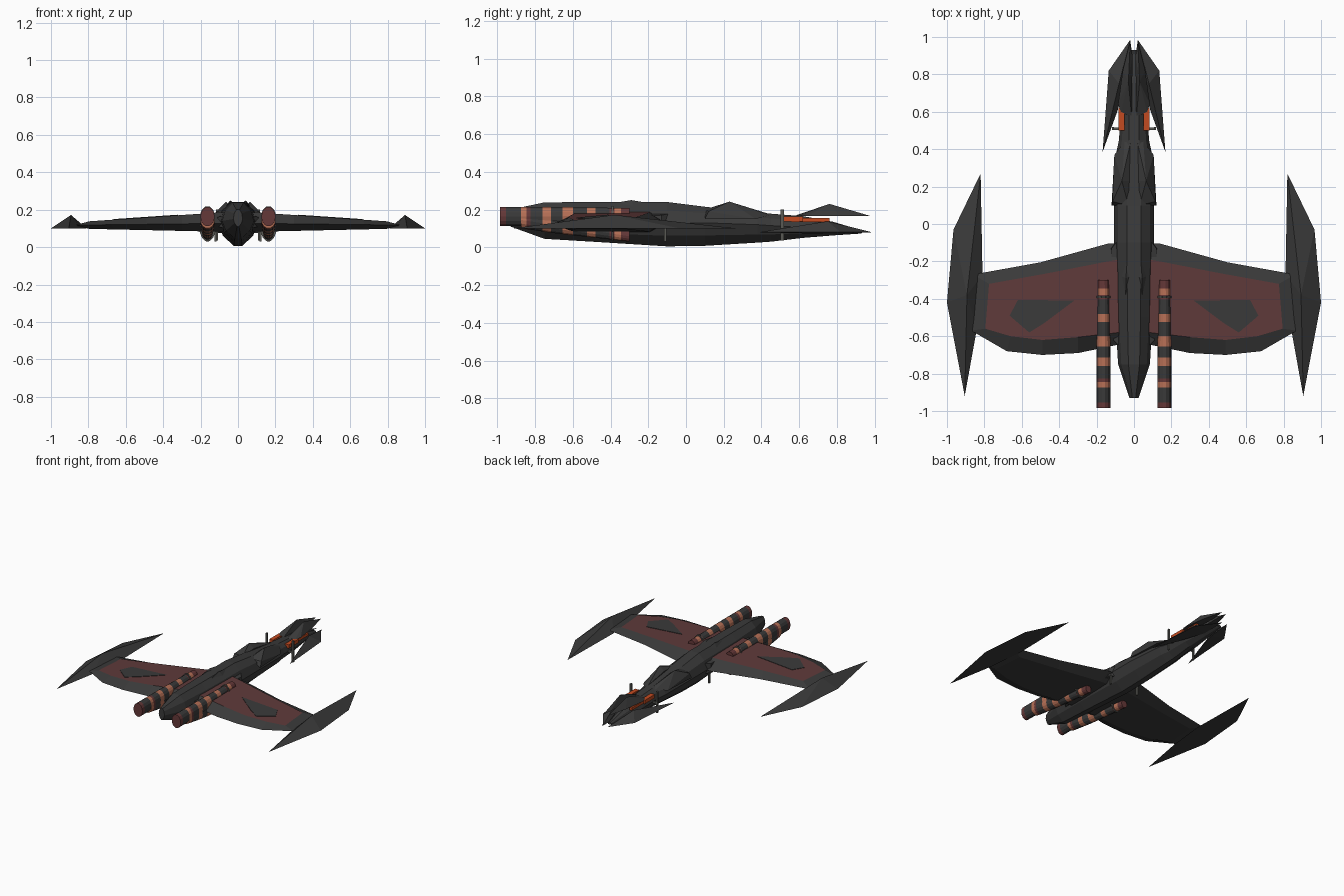
import bpy, bmesh, math
from mathutils import Vector

if "Cube" in bpy.data.objects:
    bpy.data.objects.remove(bpy.data.objects["Cube"])


def mat(name, rgb):
    m = bpy.data.materials.new(name)
    m.diffuse_color = (*rgb, 1)
    m.use_nodes = True
    m.node_tree.nodes["Principled BSDF"].inputs["Base Color"].default_value = m.diffuse_color
    return m


DARK = mat("charcoal hull", (0.042, 0.042, 0.042))
RED = mat("dull red panel", (0.115, 0.042, 0.042))
COPPER = mat("copper band", (0.48, 0.165, 0.095))
MAROON = mat("maroon band", (0.13, 0.04, 0.04))
GLOW = mat("hot orange", (0.55, 0.07, 0.015))
STEEL = mat("grey metal", (0.10, 0.10, 0.09))


def finish(name, bm, *mats):
    bmesh.ops.recalc_face_normals(bm, faces=bm.faces)
    me = bpy.data.meshes.new(name)
    bm.to_mesh(me)
    bm.free()
    for m in mats:
        me.materials.append(m)
    ob = bpy.data.objects.new(name, me)
    bpy.context.collection.objects.link(ob)
    return ob


def hull_pair(name, pts, m=DARK):
    """Faceted solid wrapped round a few points, on both sides."""
    for side, s in (("right", 1), ("left", -1)):
        bm = bmesh.new()
        for x, y, z in pts:
            bm.verts.new((s * x, y, z))
        bmesh.ops.convex_hull(bm, input=bm.verts)
        finish(f"{name}_{side}", bm, m)


def box_pts(x, y, z, dx, dy, dz):
    return [(x + a * dx, y + b * dy, z + c * dz)
            for a in (-1, 1) for b in (-1, 1) for c in (-1, 1)]


def loft(name, rings, mats, indices=None):
    """Skin a list of rings; indices gives the material of each span."""
    bm = bmesh.new()
    vr = [[bm.verts.new(p) for p in r] for r in rings]
    n = len(vr[0])
    for k in range(len(vr) - 1):
        for i in range(n):
            j = (i + 1) % n
            f = bm.faces.new((vr[k][i], vr[k][j], vr[k + 1][j], vr[k + 1][i]))
            f.material_index = indices[k] if indices else 0
    for r, k in ((vr[0], 0), (vr[-1], -1)):
        f = bm.faces.new(r)
        f.material_index = indices[k] if indices else 0
    return finish(name, bm, *mats)


# fuselage: y, half width, bottom, middle, top
def body_ring(y, w, zb, zm, zt):
    half = [(.35 * w, zt), (.8 * w, zm + .6 * (zt - zm)), (w, zm),
            (.75 * w, zm - .55 * (zm - zb)), (.2 * w, zb)]
    return ([Vector((x, y, z)) for x, z in half]
            + [Vector((-x, y, z)) for x, z in reversed(half)])


loft("fuselage", [body_ring(*s) for s in (
    (-.93, .025, .11, .15, .20), (-.75, .085, .045, .14, .238),
    (-.5, .10, .03, .13, .24), (-.1, .108, .005, .13, .24),
    (.1, .108, .008, .13, .215), (.38, .095, .025, .12, .185),
    (.45, .08, .03, .115, .178), (.62, .072, .05, .105, .165),
    (.78, .045, .063, .095, .135), (.93, .015, .073, .08, .09))], [DARK])

# side armour along the wing root
hull_pair("side_armour", [(.07, -.66, .1), (.07, -.66, .17), (.11, -.62, .11), (.11, -.62, .16),
                          (.125, -.13, .1), (.12, -.13, .17), (.08, -.08, .1), (.08, -.08, .18)])

# shoulder pods beside the cockpit and small dorsal blisters
hull_pair("shoulder_pod", [(.02, .43, .18), (.05, .44, .17), (.105, .37, .15), (.12, .1, .15),
                           (.115, .12, .19), (.03, .1, .2), (.065, .23, .242), (.025, .23, .21)])
hull_pair("dorsal_blister", [(.04, -.2, .235), (.065, -.28, .22), (.045, -.38, .235),
                             (.02, -.28, .235), (.042, -.29, .25)])

# head: raised upper blades and wide lower mandibles
hull_pair("upper_blade", [(.02, .98, .165), (.06, .82, .165), (.085, .64, .165), (.07, .6, .165),
                          (.012, .57, .165), (.008, .9, .165), (.03, .76, .23)])
hull_pair("mandible", [(.02, .985, .08), (.135, .82, .08), (.168, .385, .08), (.09, .6, .075),
                       (.03, .8, .07), (.08, .75, .138)])
hull_pair("neck_vent", box_pts(.067, .56, .15, .016, .06, .014), GLOW)
hull_pair("neck_pipe", box_pts(.06, .66, .145, .01, .1, .01), GLOW)
hull_pair("neck_post", box_pts(.112, .51, .118, .006, .008, .082), STEEL)
hull_pair("neck_post_arm", box_pts(.095, .51, .11, .02, .007, .007), STEEL)
hull_pair("belly_post", box_pts(.12, -.11, .065, .006, .007, .035), STEEL)

# wings: sharp outer outline, raised red panel framed by a sloping rim
EDGE = [(.06, -.10), (.14, -.105), (.5, -.205), (.86, -.27), (.87, -.57),
        (.68, -.68), (.49, -.70), (.3, -.69), (.06, -.64)]
PANEL = [(.08, -.19), (.14, -.2), (.47, -.265), (.775, -.32), (.795, -.56),
         (.66, -.6), (.49, -.62), (.3, -.605), (.08, -.58)]
PATCH = [(.32, -.41), (.62, -.405), (.665, -.49), (.56, -.58), (.48, -.53)]


def top_z(x):
    return .192 - .068 * x


for side, s in (("right", 1), ("left", -1)):
    bm = bmesh.new()
    e = [bm.verts.new((s * x, y, .128 - .012 * x)) for x, y in EDGE]
    t = [bm.verts.new((s * x, y, top_z(x))) for x, y in PANEL]
    b = [bm.verts.new((s * x, y, .08 + .022 * x)) for x, y in PANEL]
    for i in range(len(e)):
        j = (i + 1) % len(e)
        bm.faces.new((e[i], e[j], t[j], t[i]))
        bm.faces.new((e[i], e[j], b[j], b[i]))
    bm.faces.new(t).material_index = 1
    bm.faces.new(b)
    finish(f"wing_{side}", bm, DARK, RED)
hull_pair("wing_patch", [(x, y, top_z(x) + h) for x, y in PATCH for h in (-.003, .003)])

# wingtip blades
hull_pair("wingtip_blade", [(.82, .27, .1), (.965, -.03, .1), (1, -.42, .1), (.905, -.92, .1),
                            (.84, -.56, .1), (.81, -.27, .1), (.815, -.05, .1), (.893, -.38, .172)])


# striped engine tubes
def tube(name, x, spans, zfun, n=14):
    """spans: (y, radius x, radius z, material of the span that follows)"""
    rings = [[(x + rx * math.cos(2 * math.pi * i / n), y,
               zfun(y) + rz * math.sin(2 * math.pi * i / n)) for i in range(n)]
             for y, rx, rz, _ in spans]
    loft(name, rings, [DARK, COPPER, MAROON], [q[3] for q in spans[:-1]])


BANDS = [(-.985, 2), (-.955, 0), (-.875, 1), (-.845, 2), (-.825, 0), (-.76, 1), (-.715, 0),
         (-.655, 1), (-.6, 0), (-.525, 1), (-.48, 0), (-.405, 2), (-.38, 1), (-.345, 2), (-.3, 1)]


def taper(y):
    return 1.0 if y < -.7 else 1 - .35 * (y + .7) / .4


for side, s in (("right", 1), ("left", -1)):
    tube(f"upper_engine_{side}", s * .163,
         [(y, .038 * (1 + 2 * taper(y)) / 3, .052 * taper(y), m) for y, m in BANDS],
         lambda y: .163 + max(0, y + .7) * .03)
    tube(f"lower_engine_{side}", s * .163,
         [(y, .038 * taper(y), .045 * taper(y), m) for y, m in BANDS[2:]],
         lambda y: .145 - (y + .875) * .15)
    # clamp ring round both tubes
    tube(f"engine_clamp_{side}", s * .163,
         [(-.395, .048, .095, 0), (-.385, .048, .095, 0)], lambda y: .125)
    bpy.data.objects[f"engine_clamp_{side}"].data.materials[0] = STEEL
